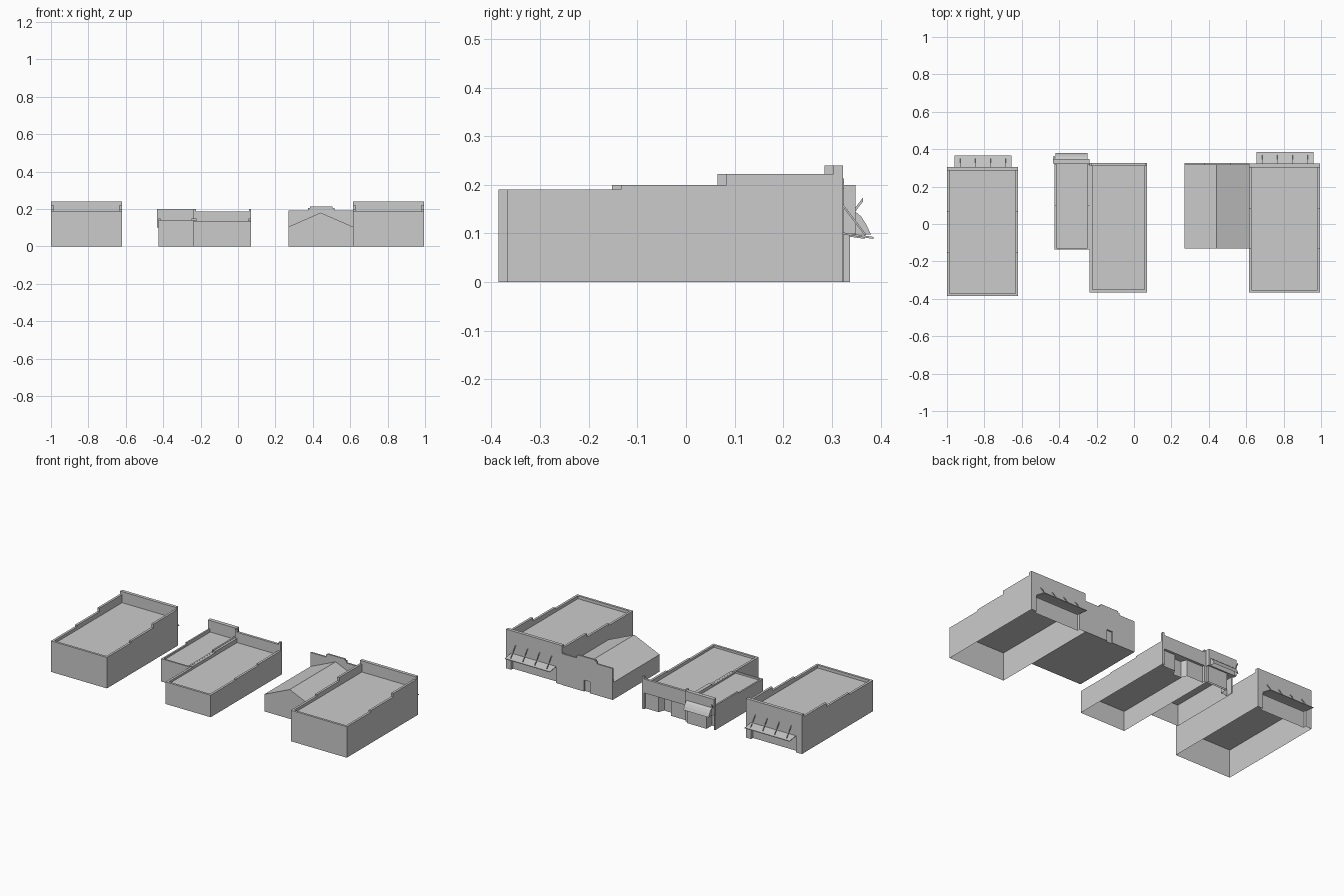
import bpy, bmesh

if "Cube" in bpy.data.objects:
    bpy.data.objects.remove(bpy.data.objects["Cube"])

mat = bpy.data.materials.new("plain_grey")
mat.diffuse_color = (0.6, 0.6, 0.6, 1)
mat.use_nodes = True
mat.node_tree.nodes["Principled BSDF"].inputs["Base Color"].default_value = mat.diffuse_color


def finish(name, bm):
    bmesh.ops.remove_doubles(bm, verts=bm.verts, dist=1e-5)
    bmesh.ops.recalc_face_normals(bm, faces=bm.faces)
    me = bpy.data.meshes.new(name)
    bm.to_mesh(me)
    bm.free()
    me.materials.append(mat)
    ob = bpy.data.objects.new(name, me)
    bpy.context.collection.objects.link(ob)
    return ob


def face(bm, pts):
    return bm.faces.new([bm.verts.new(p) for p in pts])


def box(name, x0, x1, y0, y1, z0, z1):
    bm = bmesh.new()
    bmesh.ops.create_cube(bm, size=1)
    for v in bm.verts:
        v.co = (x1 if v.co.x > 0 else x0, y1 if v.co.y > 0 else y0, z1 if v.co.z > 0 else z0)
    return finish(name, bm)


def prism(name, pts, axis, a, b, cap=True):
    """Extrude a 2D outline along x (outline is y,z) or y (outline is x,z)."""
    bm = bmesh.new()
    at = (lambda p, t: (t, p[0], p[1])) if axis == "x" else (lambda p, t: (p[0], t, p[1]))
    face(bm, [at(p, a) for p in pts])
    face(bm, [at(p, b) for p in pts])
    n = len(pts)
    for i in range(n if cap else n - 1):
        p, q = pts[i], pts[(i + 1) % n]
        face(bm, [at(p, a), at(q, a), at(q, b), at(p, b)])
    return finish(name, bm)


def shell(name, x0, x1, y0, roof, steps, rear_top, front, h, t=0.014):
    """Hollow building open below: walls, roof, stepped parapets and a street
    wall whose lower part follows a plan path up to the height h."""
    y1 = front[0][1]
    bm = bmesh.new()
    for x in (x0, x1):
        face(bm, [(x, y0, 0), (x, y1, 0), (x, y1, h), (x, y1, roof), (x, y0, roof)])
    face(bm, [(x0, y0, 0), (x1, y0, 0), (x1, y0, roof), (x0, y0, roof)])
    face(bm, [(x0, y0, roof), (x1, y0, roof), (x1, y1, roof), (x0, y1, roof)])
    # street wall
    for p, q in zip(front, front[1:]):
        face(bm, [(*p, 0), (*q, 0), (*q, h), (*p, h)])
    face(bm, [(x0, y1, h), (x1, y1, h), (x1, y1, roof), (x0, y1, roof)])
    face(bm, [(*p, h) for p in front[1:-1]])
    finish(name + "_shell", bm)
    # parapets
    box(name + "_rear_parapet", x0, x1, y0, y0 + t, roof, rear_top)
    for a, b, z in steps:
        box(name + "_left_parapet", x0, x0 + t, a, b, roof, z)
        box(name + "_right_parapet", x1 - t, x1, a, b, roof, z)


def rod(name, x, p, q, w=0.003):
    """Thin slanted bar in the y-z plane."""
    prism(name, [p, (p[0], p[1] - 2 * w), (q[0], q[1] - 2 * w), q], "x", x - w / 2, x + w / 2)


def large_shop(name, x0, dy, c0, c1):
    """Large shop with stepped parapet and rod-hung canopy."""
    x1, y0, y1 = x0 + 0.38, -0.385 + dy, 0.305 + dy
    path = [(x0, y1), (c0, y1), (c0, y1 - 0.018), (c1, y1 - 0.018), (c1, y1), (x1, y1)]
    steps = [(y0, -0.152 + dy, 0.19), (-0.152 + dy, 0.065 + dy, 0.2), (0.065 + dy, y1 - 0.02, 0.222)]
    shell(name, x0, x1, y0, 0.172, steps, 0.19, path, 0.1)
    box(name + "_front_parapet", x0, x1, y1 - 0.02, y1, 0.172, 0.24)
    prism(name + "_canopy", [(y1, 0.102), (y1 + 0.062, 0.093), (y1 + 0.062, 0.089), (y1, 0.098)],
          "x", c0, c1)
    for i in range(4):
        x = c0 + (c1 - c0) * (0.1 + 0.267 * i)
        rod(name + "_canopy_rod", x, (y1, 0.16), (y1 + 0.046, 0.1))


large_shop("west_shop", -1.0, 0, -0.96, -0.655)
large_shop("east_shop", 0.615, 0.018, 0.655, 0.96)

# Middle shop with recessed, splayed entrance
f = 0.325
shell("middle_shop", -0.237, 0.07, -0.365, 0.122,
      [(-0.365, -0.12, 0.135), (-0.12, 0.1, 0.14), (0.1, 0.31, 0.148)], 0.135,
      [(-0.237, f), (-0.225, f), (-0.225, f - 0.015), (-0.115, f - 0.015), (-0.1, f - 0.05),
       (-0.045, f - 0.05), (-0.03, f - 0.015), (0.057, f - 0.015), (0.057, f), (0.07, f)], 0.1)
box("middle_shop_front_parapet", -0.237, 0.07, 0.31, f, 0.122, 0.185)
for x in (-0.237, 0.058):
    box("middle_shop_pier_cap", x, x + 0.012, 0.31, f, 0.185, 0.2)

# Small shop with display bay beside a door alcove
shell("small_shop", -0.425, -0.238, -0.137, 0.13,
      [(-0.137, 0.1, 0.14), (0.1, 0.322, 0.15)], 0.14,
      [(-0.425, 0.325), (-0.418, 0.325), (-0.418, 0.285), (-0.375, 0.285), (-0.375, 0.325),
       (-0.238, 0.325)], 0.1, 0.01)
bm = bmesh.new()
bay = [(-0.375, 0.325), (-0.375, 0.337), (-0.243, 0.337), (-0.243, 0.325)]
for p, q in zip(bay, bay[1:]):
    face(bm, [(*p, 0), (*q, 0), (*q, 0.1), (*p, 0.1)])
finish("small_shop_bay", bm)
box("small_shop_sign_band", -0.432, -0.238, 0.324, 0.348, 0.1, 0.2)
prism("small_shop_awning", [(0.348, 0.098), (0.348, 0.145), (0.360, 0.135), (0.371, 0.118), (0.380, 0.098)],
      "x", -0.42, -0.248, cap=False)
rod("small_shop_lamp", -0.428, (0.348, 0.153), (0.364, 0.174), 0.004)

# Gabled garage behind a stepped false front
prism("garage_body", [(0.27, 0), (0.614, 0), (0.614, 0.105), (0.442, 0.18), (0.27, 0.105)],
      "y", -0.13, 0.316)
prism("garage_false_front",
      [(0.27, 0), (0.425, 0), (0.425, 0.07), (0.463, 0.07), (0.463, 0), (0.614, 0), (0.614, 0.192),
       (0.515, 0.192), (0.515, 0.205), (0.505, 0.205), (0.505, 0.213), (0.385, 0.213),
       (0.385, 0.205), (0.375, 0.205), (0.375, 0.192), (0.27, 0.192)],
      "y", 0.315, 0.325)
